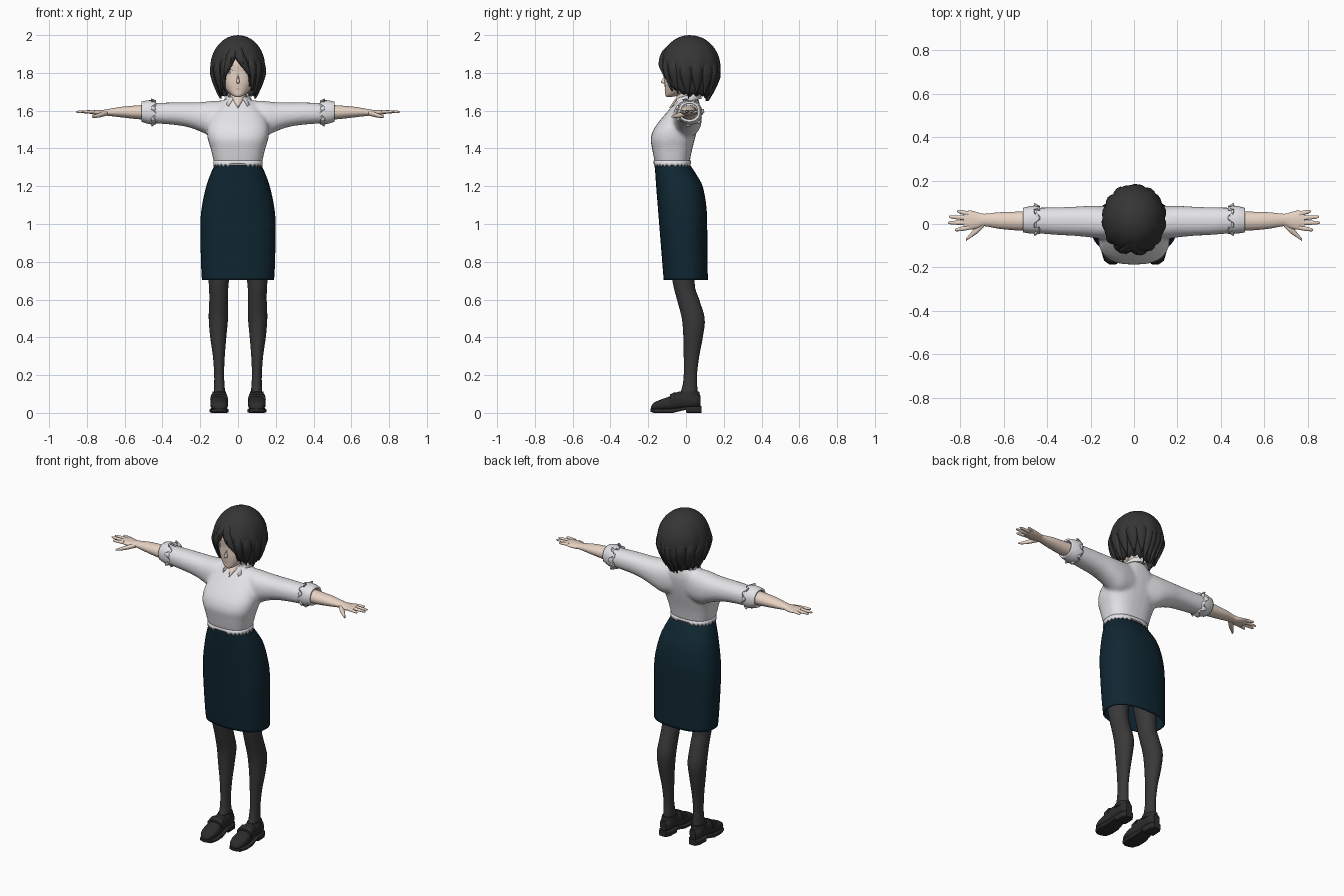
import bpy, bmesh, math
from mathutils import Vector
from mathutils.bvhtree import BVHTree

if "Cube" in bpy.data.objects:
    bpy.data.objects.remove(bpy.data.objects["Cube"])


def material(name, *rgb):
    m = bpy.data.materials.new(name)
    m.use_nodes = True
    m.diffuse_color = (*rgb, 1)
    m.node_tree.nodes["Principled BSDF"].inputs["Base Color"].default_value = (*rgb, 1)
    return m


SKIN = material("skin", .80, .65, .55)
HAIR = material("black hair", .036, .036, .037)
SHIRT = material("white cotton", .78, .78, .81)
SKIRT = material("navy cloth", .005, .02, .032)
STOCKING = material("dark stocking", .042, .04, .04)
LEATHER = material("black leather", .026, .024, .024)
EYE = material("eye white", .85, .82, .8)
IRIS = material("iris brown", .3, .22, .18)
LIP = material("lip", .6, .36, .31)


def finish(bm, name, mat, mirror=False, thick=0, angle=50):
    """Turn a bmesh into a named, shaded object."""
    bmesh.ops.remove_doubles(bm, verts=bm.verts, dist=1e-5)
    bmesh.ops.recalc_face_normals(bm, faces=bm.faces)
    me = bpy.data.meshes.new(name)
    bm.to_mesh(me)
    bm.free()
    me.materials.append(mat)
    me.shade_smooth()
    me.set_sharp_from_angle(angle=math.radians(angle))
    ob = bpy.data.objects.new(name, me)
    bpy.context.collection.objects.link(ob)
    if thick:
        mod = ob.modifiers.new("thickness", 'SOLIDIFY')
        mod.thickness, mod.offset = thick, -1
    if mirror:
        ob.modifiers.new("mirror", 'MIRROR')
    return ob


def spline(rows, k=4):
    """Smooth rows of numbers with a spline that passes through each row."""
    out = []
    for i in range(len(rows) - 1):
        p, q, r, s = (rows[max(0, min(len(rows) - 1, i + j))] for j in (-1, 0, 1, 2))
        for t in (j / k for j in range(k)):
            out.append([b + t * (c - a) / 2 + t * t * (2 * a - 5 * b + 4 * c - d) / 2
                        + t ** 3 * (3 * b - a - 3 * c + d) / 2 for a, b, c, d in zip(p, q, r, s)])
    return out + [rows[-1]]


def ring(axis, row, n=2, seg=28):
    """Rounded section: position on the axis, then both extents across it."""
    t, a0, a1, b0, b1 = row
    pts = []
    for i in range(seg):
        w = math.tau * i / seg
        c, s = (math.copysign(abs(v) ** (2 / n), v) for v in (math.cos(w), math.sin(w)))
        a, b = (a0 + a1 + (a1 - a0) * c) / 2, (b0 + b1 + (b1 - b0) * s) / 2
        pts.append({'x': (t, a, b), 'y': (a, t, b), 'z': (a, b, t)}[axis])
    return pts


def skin_grid(bm, grid, closed=True, caps=False):
    rows = [[bm.verts.new(p) for p in line] for line in grid]
    for u, v in zip(rows, rows[1:]):
        for i in range(len(u) if closed else len(u) - 1):
            j = (i + 1) % len(u)
            bm.faces.new((u[i], u[j], v[j], v[i]))
    if caps:
        bm.faces.new(rows[0])
        bm.faces.new(rows[-1])


def loft(name, mat, axis, rows, n=2, caps=True, k=4, **opts):
    bm = bmesh.new()
    skin_grid(bm, [ring(axis, r, n) for r in spline(rows, k)], caps=caps)
    return finish(bm, name, mat, **opts)


# Shirt: torso and sleeves fused into one smooth skin
bm = bmesh.new()
torso = [(1.27, -.11, .11, -.15, .01), (1.33, -.128, .128, -.166, .02), (1.4, -.145, .145, -.18, .034),
         (1.45, -.16, .16, -.187, .047), (1.5, -.165, .165, -.172, .06), (1.55, -.155, .155, -.137, .07),
         (1.6, -.13, .13, -.094, .075), (1.64, -.09, .09, -.06, .07), (1.675, -.05, .05, -.04, .06)]
skin_grid(bm, [ring('z', r, 2.6) for r in spline(torso)], caps=True)
sleeve = [(.05, -.05, .07, 1.47, 1.655), (.13, -.07, .082, 1.46, 1.652), (.2, -.062, .084, 1.49, 1.645),
          (.27, -.055, .08, 1.514, 1.643), (.36, -.05, .077, 1.527, 1.643), (.48, -.04, .075, 1.535, 1.64)]
for side in (1, -1):
    skin_grid(bm, [ring('x', [side * r[0], *r[1:]], 2.2) for r in spline(sleeve)], caps=True)
shirt = finish(bm, "shirt", SHIRT)
fuse = shirt.modifiers.new("fuse", 'REMESH')
fuse.mode, fuse.voxel_size, fuse.use_smooth_shade = 'VOXEL', .01, True
relax = shirt.modifiers.new("relax", 'SMOOTH')
relax.factor, relax.iterations = .5, 5

# Rolled cuffs with a ragged upper edge
bm = bmesh.new()
cuff = [ring('x', r, 2.2) for r in spline([(.44, -.046, .085, 1.526, 1.655), (.475, -.044, .083, 1.53, 1.655),
                                           (.512, -.038, .074, 1.542, 1.648)])]
cuff[0] = [(x + (.02 if i % 4 < 2 else -.006), y, z) for i, (x, y, z) in enumerate(cuff[0])]
skin_grid(bm, cuff)
finish(bm, "sleeve_cuffs", SHIRT, mirror=True, thick=.012)

# Collar: a folded band, open at the front, with pointed tips
bm = bmesh.new()
top, fold, low = [], [], []
for i in range(33):
    w = .5 + (math.tau - 1) * i / 32
    c, s = math.cos(w), math.sin(w)
    tip = max(0, c - .6) * .1
    top.append((.048 * s, .008 - .054 * c, 1.68 - .02 * c))
    fold.append((.056 * s, .008 - .062 * c, 1.682 - .02 * c))
    low.append(((.078 + tip) * s, .008 - (.076 + tip * .6) * c, 1.652 - .012 * c - tip * .6))
skin_grid(bm, [top, fold, low], closed=False)
finish(bm, "shirt_collar", SHIRT, thick=.004)

# Skirt, and the ragged shirt hem over its waist
loft("skirt", SKIRT, 'z', [(.703, -.191, .191, -.118, .116), (.8, -.196, .196, -.126, .114),
     (1, -.199, .199, -.142, .112), (1.1, -.19, .19, -.15, .107), (1.2, -.168, .168, -.158, .088),
     (1.26, -.147, .147, -.162, .056), (1.313, -.124, .124, -.166, .022)], n=2.4, caps=False, thick=.008)
bm = bmesh.new()
hem = [ring('z', (z, -.13, .13, -.171, .026), 2.5, 56) for z in (1.335, 1.312)]
hem[1] = [(x, y, z - .012 if i % 2 and abs(x) > .05 else z + .005) for i, (x, y, z) in enumerate(hem[1])]
skin_grid(bm, hem)
finish(bm, "shirt_hem", SHIRT, thick=.003)

# Legs
loft("legs", STOCKING, 'z', [(.06, .07, .13, -.05, .06), (.13, .07, .127, -.022, .06), (.2, .074, .126, -.012, .058),
     (.3, .07, .133, -.012, .07), (.4, .062, .147, -.014, .089), (.5, .053, .155, -.022, .099),
     (.6, .052, .152, -.048, .07), (.7, .048, .156, -.072, .045), (.95, .01, .18, -.11, .07)], mirror=True)

# Shoes: upper, sole with heel, instep strap and ankle rim
loft("shoe_uppers", LEATHER, 'y', [(-.184, .085, .112, .018, .034), (-.17, .064, .133, .014, .054),
     (-.13, .053, .146, .014, .072), (-.08, .055, .145, .014, .09), (-.04, .06, .14, .02, .112),
     (0, .064, .136, .025, .108), (.05, .063, .137, .028, .1), (.078, .08, .12, .03, .092)],
     n=2.5, mirror=True)
loft("shoe_soles", LEATHER, 'y', [(-.187, .085, .112, .006, .022), (-.17, .06, .137, 0, .022),
     (-.13, .049, .15, 0, .022), (-.07, .052, .148, 0, .024), (-.02, .06, .14, .012, .03), (0, .06, .14, .016, .034),
     (.002, .06, .14, 0, .034), (.06, .062, .138, 0, .036), (.082, .076, .124, 0, .036)],
     n=6, k=1, mirror=True, angle=35)
loft("shoe_straps", LEATHER, 'y', [(-.085, .053, .147, .04, .098), (-.055, .056, .144, .04, .112)],
     n=3, k=1, mirror=True, angle=35)
loft("shoe_rims", LEATHER, 'z', [(.085, .06, .14, -.05, .075), (.112, .064, .134, -.034, .07)], k=1, mirror=True)

# Forearms, hands, fingers and thumbs
loft("forearms", SKIN, 'x', [(.46, -.03, .06, 1.552, 1.632), (.53, -.03, .057, 1.555, 1.628),
     (.62, -.022, .054, 1.565, 1.62), (.69, -.01, .047, 1.573, 1.608), (.72, -.02, .054, 1.573, 1.604),
     (.755, -.026, .062, 1.578, 1.604), (.785, -.02, .056, 1.584, 1.602)], mirror=True)
for finger, y, drift, end in (("index", -.016, -.012, .825), ("middle", .006, 0, .857),
                              ("ring", .027, .006, .852), ("little", .047, .012, .815)):
    path = [(.76 + (end - .76) * t, y + drift * t, r) for t, r in ((0, .011), (.5, .01), (.9, .007), (1, .003))]
    loft(finger + "_fingers", SKIN, 'x', [(x, v - r, v + r, 1.594 - r * .8, 1.594 + r * .8) for x, v, r in path],
         k=3, mirror=True)
loft("thumbs", SKIN, 'x', [(.69, -.012, .02, 1.575, 1.6), (.72, -.042, -.002, 1.567, 1.593),
     (.75, -.062, -.038, 1.562, 1.582), (.773, -.078, -.066, 1.563, 1.573)], mirror=True)

# Neck and head
loft("neck", SKIN, 'z', [(1.615, -.004, .004, -.09, .03), (1.65, -.034, .034, -.066, .045),
     (1.68, -.042, .042, -.048, .05), (1.75, -.045, .045, -.04, .06)])
head = loft("head", SKIN, 'z', [(1.673, -.012, .012, -.102, -.075), (1.683, -.034, .034, -.109, -.03),
            (1.71, -.063, .063, -.111, .03), (1.75, -.087, .087, -.114, .08), (1.8, -.1, .1, -.113, .11),
            (1.86, -.105, .105, -.116, .12), (1.92, -.085, .085, -.085, .1), (1.96, -.045, .045, -.03, .06)], n=2.2)
loft("nose", SKIN, 'z', [(1.744, -.006, .006, -.122, -.1), (1.753, -.009, .009, -.132, -.1),
     (1.775, -.005, .005, -.12, -.1), (1.8, -.004, .004, -.112, -.1)])

# Face details: thin patches laid on the head surface
face = BVHTree.FromPolygons([v.co for v in head.data.vertices], [p.vertices[:] for p in head.data.polygons])


def patch(name, mat, cx, cz, w, h, lift, arch=0):
    bm = bmesh.new()
    grid = []
    for r in (1, .6, .2):
        line = []
        for i in range(20):
            u, v = r * math.cos(math.tau * i / 20), r * math.sin(math.tau * i / 20)
            x, z = cx + w * u, cz + h * v - arch * u * u
            hit = face.ray_cast(Vector((x, -1, z)), Vector((0, 1, 0)))[0]
            line.append((x, hit.y - lift, z))
        grid.append(line)
    skin_grid(bm, grid)
    bm.faces.new([v for v in bm.verts][-20:])
    finish(bm, name, mat, mirror=cx > 0)


patch("eyes", EYE, .047, 1.803, .021, .014, .002)
patch("irises", IRIS, .046, 1.803, .009, .012, .003)
patch("eyelashes", HAIR, .048, 1.818, .024, .002, .004, .006)
patch("eyebrows", HAIR, .047, 1.842, .024, .002, .002, .005)
patch("mouth", LIP, 0, 1.714, .015, .0025, .002)


# Hair: a domed shell with a ragged lower edge, open over the face
def hair_point(deg, z, lift=0):
    w = math.radians(deg)
    t = (z - 1.83) / .17
    f = math.sqrt(max(0, 1 - t * t)) if t > 0 else 1 - .42 * (-t) ** 1.6
    f *= 1 + .012 * math.sin(w * 11) * min(1, (2 - z) * 6)
    f += lift / .15
    depth = .157 if abs(deg) < 90 else .162
    return (.145 * f * math.sin(w), .02 - depth * f * math.cos(w), z)


def hair_edge(deg):
    a = abs(deg + 6)
    jag = .016 * abs(math.sin(math.radians(deg * 9)))
    if a < 36:
        return 1.89 - .13 * (a / 36) ** 2 - jag
    a = abs(deg)
    return 1.745 - .055 * min(1, (a - 30) / 50) - .022 * max(0, (a - 130) / 50) - jag


bm = bmesh.new()
columns = [i * 3 - 180 for i in range(120)]
skin_grid(bm, [[hair_point(d, 2 - (2 - hair_edge(d)) * (j / 16) ** 1.6) for d in columns] for j in range(17)])
finish(bm, "hair_shell", HAIR, thick=.01)

# Loose locks: tapered strips following the dome
bm = bmesh.new()
LOCKS = [(-6, 1.96, 30, 1.775, 13), (2, 1.95, 12, 1.84, 9), (-10, 1.96, -34, 1.76, 12), (-8, 1.94, -16, 1.85, 7),
         (30, 1.9, 40, 1.705, 10), (-30, 1.9, -40, 1.705, 10), (52, 1.88, 56, 1.69, 11), (-52, 1.88, -56, 1.69, 11)]
LOCKS += [(s * a, 1.86, s * (a + 6), 1.665 + .02 * (a % 4 > 1), 13) for a in (80, 103, 126, 147) for s in (1, -1)]
LOCKS += [(d, 1.84, d * .99, 1.65, 12) for d in (166, 180, 194)]
for d0, z0, d1, z1, width in LOCKS:
    strip = []
    for j in range(13):
        s = j / 12
        half = width * math.sin(math.pi * (.12 + .87 * s) ** .8)
        d, z = d0 + (d1 - d0) * s ** 1.3, z0 + (z1 - z0) * s
        strip.append([hair_point(d + half * e, z, .012 * (1 - e * e) * min(1, s * 3) - .002) for e in (-1, -.5, 0, .5, 1)])
    skin_grid(bm, strip, closed=False)
finish(bm, "hair_locks", HAIR, thick=.003)
